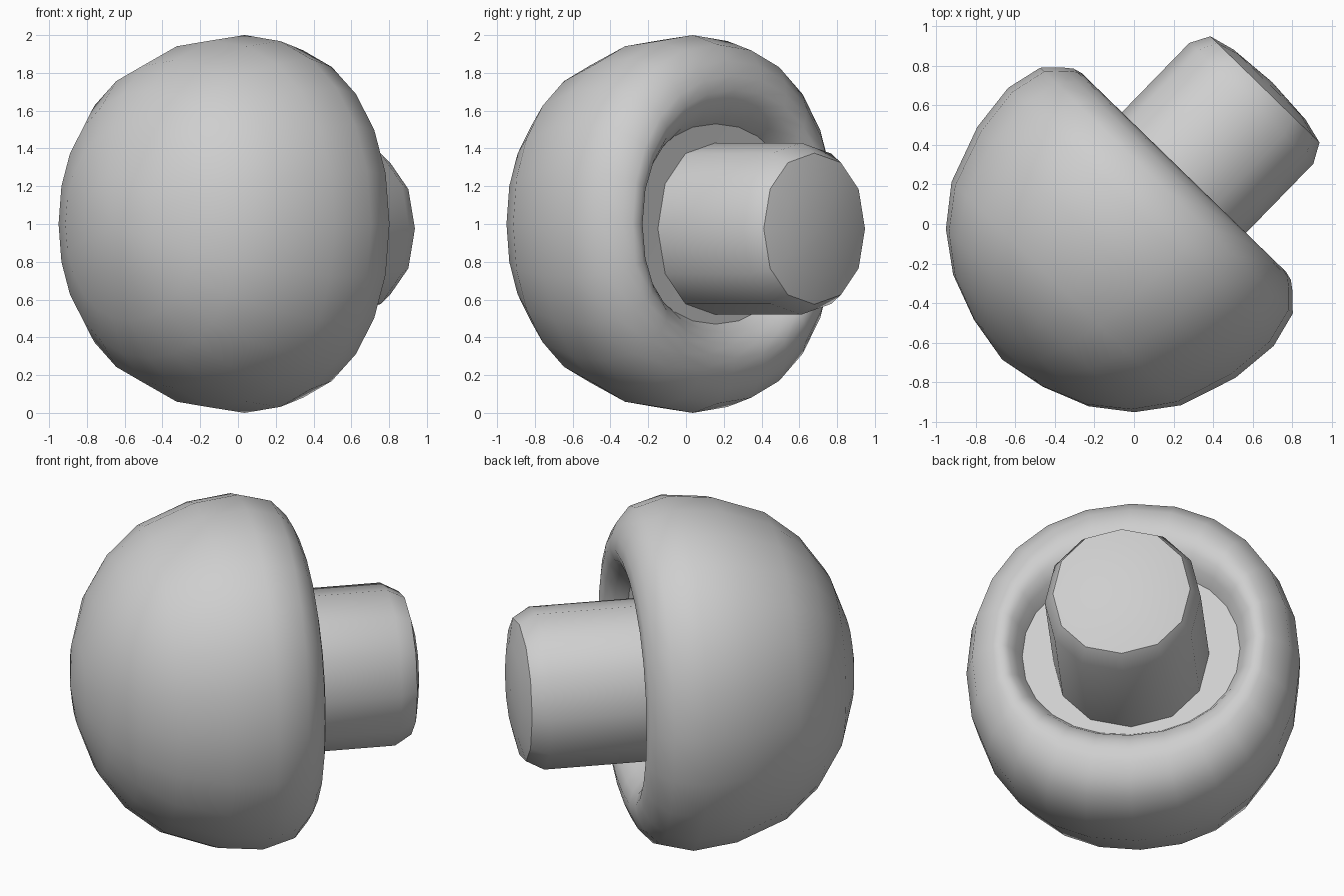
import bpy, bmesh, math
from mathutils import Matrix

if "Cube" in bpy.data.objects:
    bpy.data.objects.remove(bpy.data.objects["Cube"])

ANGLE = math.radians(45.8)          # heading of the mushroom axis in the ground plane
AX = (math.cos(ANGLE), math.sin(ANGLE))
SQUARE = 2.14                       # slightly squared-off round section

grey = bpy.data.materials.new("grey")
grey.diffuse_color = (0.62, 0.62, 0.62, 1)
grey.use_nodes = True
grey.node_tree.nodes["Principled BSDF"].inputs["Base Color"].default_value = grey.diffuse_color


def squared(v):
    return math.copysign(abs(v) ** (2 / SQUARE), v)


def lathe(name, profile, sides, height, smooth):
    """Turn (distance along axis, sideways radius, upright radius) points round the axis."""
    bm = bmesh.new()
    rings = []
    for s, rt, rz in profile:
        if rt == 0:
            rings.append([bm.verts.new((0, 0, s))])
        else:
            rings.append([bm.verts.new((rt * squared(math.cos(a)), rz * squared(math.sin(a)), s))
                          for a in (2 * math.pi * i / sides for i in range(sides))])
    for lo, hi in zip(rings, rings[1:]):
        for i in range(sides):
            j = (i + 1) % sides
            if len(lo) == 1:
                bm.faces.new((lo[0], hi[i], hi[j]))
            elif len(hi) == 1:
                bm.faces.new((lo[i], hi[0], lo[j]))
            else:
                bm.faces.new((lo[i], hi[i], hi[j], lo[j]))
    # local x is sideways, local y is up, local z is the axis
    bm.transform(Matrix(((-AX[1], 0, AX[0], 0),
                         (AX[0], 0, AX[1], 0),
                         (0, 1, 0, height),
                         (0, 0, 0, 1))))
    bmesh.ops.recalc_face_normals(bm, faces=bm.faces)
    mesh = bpy.data.meshes.new(name)
    bm.to_mesh(mesh)
    bm.free()
    mesh.materials.append(grey)
    obj = bpy.data.objects.new(name, mesh)
    bpy.context.collection.objects.link(obj)
    bpy.ops.object.select_all(action='DESELECT')
    obj.select_set(True)
    bpy.context.view_layer.objects.active = obj
    bpy.ops.object.shade_smooth_by_angle(angle=math.radians(smooth))
    return obj


# domed outside of the cap, as radii relative to its widest ring
dome = [(-.955, 0), (-.91, .26), (-.82, .51), (-.68, .71), (-.49, .865), (-.2, .972), (.05, 1)]
# rounded lip and shallow recess around the stem
lip = [(.235, .89, .95), (.315, .81, .865), (.35, .765, .785), (.362, .72, .71),
       (.34, .68, .64), (.29, .645, .575), (.22, .61, .53), (.21, 0, 0)]
lathe("mushroom_cap", [(s, .935 * r, r) for s, r in dome] + lip, 24, 1.0, 50)

# twelve-sided stem with a bevelled, domed end
stem = [(.05, 0), (.05, 1), (.85, 1), (.948, .88), (.982, .58), (1.0, 0)]
lathe("mushroom_stem", [(s, .437 * r, .455 * r) for s, r in stem], 12, .975, 45)
